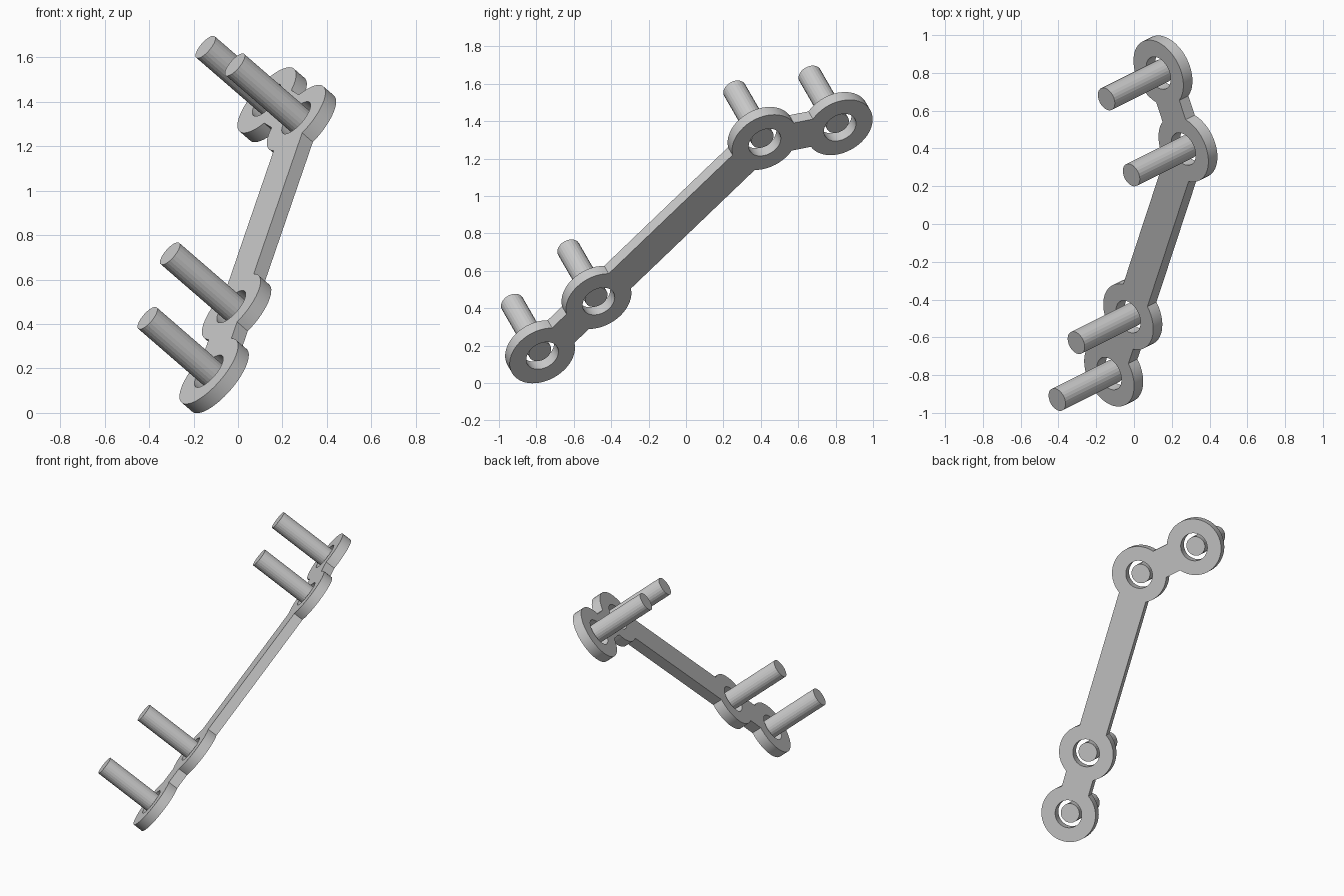
import bpy
import bmesh
from math import asin, atan2, cos, pi, radians, sin, tau
from mathutils import Matrix, Vector

cube = bpy.data.objects.get("Cube")
if cube:
    bpy.data.objects.remove(cube, do_unlink=True)

DISC_R, HOLE_R, PIN_R = 0.187, 0.092, 0.064
BAR_WIDTH = 0.192
THICKNESS = 0.068
PIN_LENGTH = 0.424
SEGMENTS = 48

# Ring centres in the plate's own plane
centres = [Vector(c) for c in ((0.302, -0.592), (0.445, -0.186), (0.858, 1.008), (0.671, 1.396))]

# Tilted frame shared by the plate and the pins; its origin is mid-plate
frame = (Matrix.Rotation(radians(30), 4, "X") @ Matrix.Rotation(radians(-45), 4, "Y")
         @ Matrix.Translation((0, 0, 0.42 + THICKNESS / 2)))


def arc(centre, radius, start, end):
    steps = max(2, round((end - start) / tau * SEGMENTS))
    angles = [start + (end - start) * i / steps for i in range(steps + 1)]
    return [centre + radius * Vector((cos(a), sin(a))) for a in angles]


def heading(a, b):
    d = b - a
    return atan2(d.y, d.x)


def plate_outline():
    """Walk up one side of the ring chain and back down the other."""
    half = asin(BAR_WIDTH / 2 / DISC_R)
    walk = centres + centres[-2:0:-1]
    points = []
    for i, c in enumerate(walk):
        start = heading(c, walk[i - 1]) + half
        end = heading(c, walk[(i + 1) % len(walk)]) - half
        while end <= start:
            end += tau
        while end - start > tau:
            end -= tau
        points += arc(c, DISC_R, start, end)
    return points


def add_loop(curve, points):
    spline = curve.splines.new("POLY")
    spline.points.add(len(points) - 1)
    for p, co in zip(spline.points, points):
        p.co = (co.x, co.y, 0, 1)
    spline.use_cyclic_u = True


# Plate: one outline with four holes, extruded
curve = bpy.data.curves.new("plate", "CURVE")
curve.dimensions = "2D"
curve.fill_mode = "BOTH"
curve.extrude = THICKNESS / 2
add_loop(curve, plate_outline())
for c in centres:
    add_loop(curve, arc(c, HOLE_R, 0, tau)[:-1])
plate = bpy.data.objects.new("link_plate", curve)
bpy.context.collection.objects.link(plate)
bpy.ops.object.select_all(action="DESELECT")
plate.select_set(True)
bpy.context.view_layer.objects.active = plate
bpy.ops.object.convert(target="MESH")
plate = bpy.context.object
plate.name = "link_plate"

# Weld the caps to the walls
bm = bmesh.new()
bm.from_mesh(plate.data)
bmesh.ops.remove_doubles(bm, verts=bm.verts, dist=0.0001)
bmesh.ops.recalc_face_normals(bm, faces=bm.faces)
bm.to_mesh(plate.data)
bm.free()
bpy.ops.object.shade_smooth_by_angle(angle=radians(30))
plate.matrix_world = frame

# Pins: loose in the holes, rising from mid-plate
for name, c in zip(("lower_end", "lower_inner", "upper_inner", "upper_end"), centres):
    bpy.ops.mesh.primitive_cylinder_add(vertices=24, radius=PIN_R, depth=PIN_LENGTH)
    pin = bpy.context.object
    pin.name = name + "_pin"
    pin.matrix_world = frame @ Matrix.Translation((c.x, c.y, PIN_LENGTH / 2))
